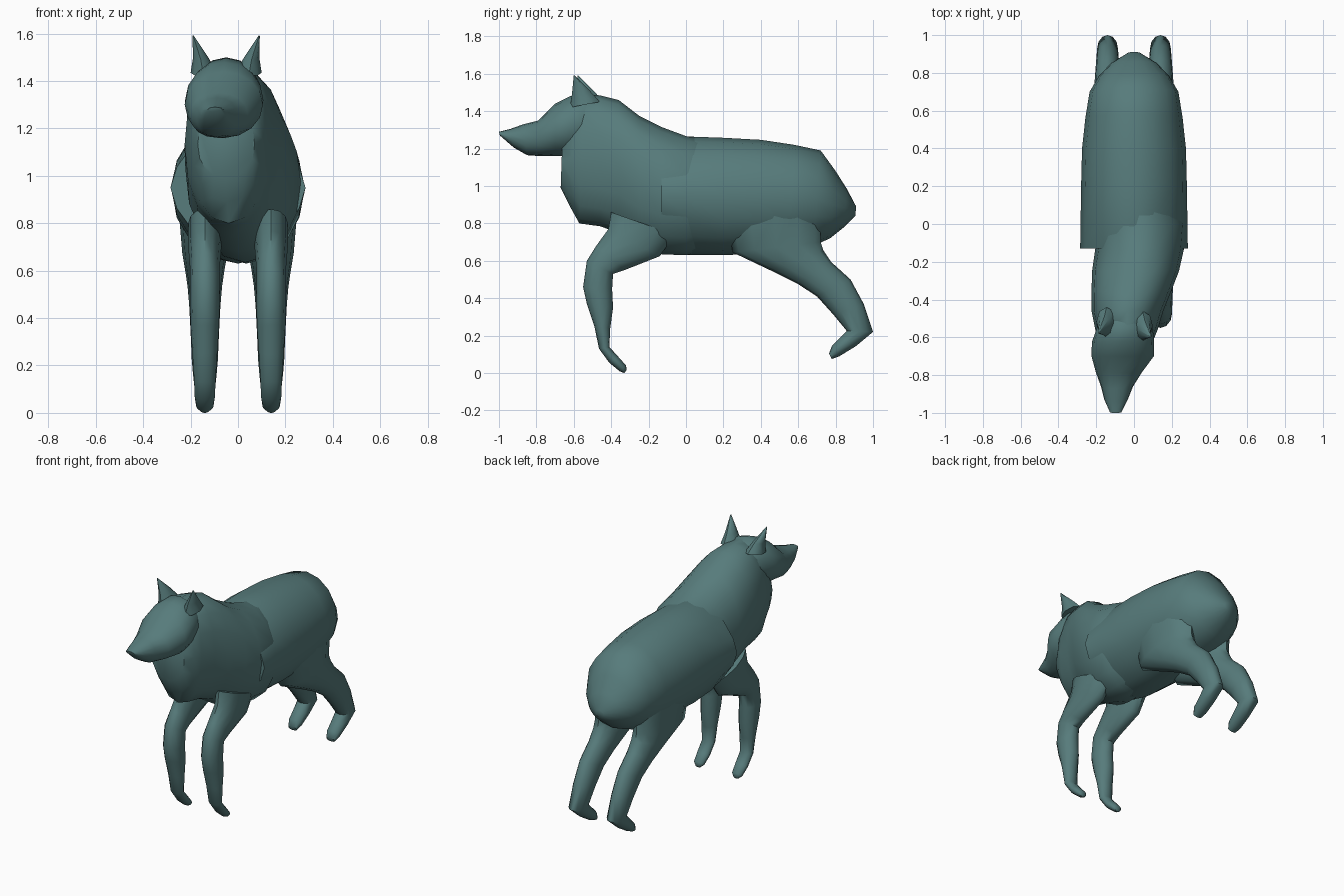
import bpy, bmesh, math
from mathutils import Vector

coat = bpy.data.materials.new("teal coat")
coat.diffuse_color = (0.095, 0.2, 0.2, 1)


def loft(name, rings, x=0.0, mirror=False, sides=16):
    """Skin oval rings: (y1, z1, y2, z2, half width, x offset, roundness)."""
    bm = bmesh.new()
    loops = []
    for ring in rings:
        y1, z1, y2, z2, hw = ring[:5]
        dx = ring[5] if len(ring) > 5 else 0.0
        n = ring[6] if len(ring) > 6 else 2.0
        a, b = Vector((x + dx, y1, z1)), Vector((x + dx, y2, z2))
        mid, half = (a + b) / 2, (a - b) / 2
        loop = []
        for i in range(sides):
            t = 2 * math.pi * i / sides
            c, s = math.cos(t), math.sin(t)
            c = math.copysign(abs(c) ** (2 / n), c)
            s = math.copysign(abs(s) ** (2 / n), s)
            loop.append(bm.verts.new(mid + half * s + Vector((hw * c, 0, 0))))
        loops.append(loop)
    for p, q in zip(loops, loops[1:]):
        for i in range(sides):
            j = (i + 1) % sides
            bm.faces.new((p[i], p[j], q[j], q[i]))
    bm.faces.new(loops[0])
    bm.faces.new(loops[-1])
    if mirror:
        dup = bmesh.ops.duplicate(bm, geom=bm.verts[:] + bm.edges[:] + bm.faces[:])["geom"]
        for v in dup:
            if isinstance(v, bmesh.types.BMVert):
                v.co.x = -v.co.x
    bmesh.ops.recalc_face_normals(bm, faces=bm.faces[:])
    me = bpy.data.meshes.new(name)
    bm.to_mesh(me)
    bm.free()
    me.materials.append(coat)
    ob = bpy.data.objects.new(name, me)
    bpy.context.collection.objects.link(ob)
    bpy.ops.object.select_all(action='DESELECT')
    bpy.context.view_layer.objects.active = ob
    ob.select_set(True)
    bpy.ops.object.shade_smooth_by_angle(angle=math.radians(50))
    return ob


# Barrel of the body, rump to shoulder
loft("body", [
    (0.91, 0.89, 0.905, 0.84, 0.03),
    (0.86, 0.985, 0.845, 0.78, 0.12),
    (0.80, 1.08, 0.77, 0.72, 0.185),
    (0.72, 1.19, 0.68, 0.68, 0.235),
    (0.58, 1.22, 0.55, 0.65, 0.257),
    (0.40, 1.247, 0.40, 0.64, 0.275),
    (0.20, 1.258, 0.20, 0.63, 0.28),
    (0.00, 1.265, 0.00, 0.63, 0.283, 0, 1.8),
    (-0.13, 1.24, -0.13, 0.66, 0.285, 0, 1.6),
])

# Chest and neck, turning toward the head
loft("chest_and_neck", [
    (0.08, 1.25, 0.08, 0.65, 0.22, 0.02),
    (0.00, 1.267, 0.00, 0.63, 0.24, 0.035),
    (-0.13, 1.315, -0.13, 0.635, 0.235, 0.03),
    (-0.25, 1.375, -0.25, 0.68, 0.23, 0.008, 2.2),
    (-0.36, 1.46, -0.36, 0.75, 0.21, -0.015, 2.2),
    (-0.46, 1.485, -0.46, 0.785, 0.19, -0.035, 2.2),
    (-0.55, 1.49, -0.57, 0.80, 0.165, -0.04, 2.2),
    (-0.60, 1.42, -0.62, 0.89, 0.15, -0.045, 2.2),
    (-0.66, 1.28, -0.67, 0.99, 0.12, -0.05, 2.2),
])

# Head tapering to the muzzle
loft("head", [
    (-0.46, 1.45, -0.50, 1.20, 0.12, -0.045),
    (-0.55, 1.50, -0.57, 1.17, 0.15, -0.05),
    (-0.62, 1.48, -0.63, 1.16, 0.165, -0.058),
    (-0.70, 1.44, -0.70, 1.16, 0.165, -0.06),
    (-0.79, 1.35, -0.78, 1.16, 0.122, -0.08, 2.2),
    (-0.87, 1.33, -0.85, 1.165, 0.085, -0.09, 2.3),
    (-0.94, 1.305, -0.92, 1.205, 0.062, -0.095, 2.2),
    (-1.00, 1.29, -0.995, 1.27, 0.03, -0.097),
])

# Pointed ears
for side, x, y in (("left", 0.045, -0.01), ("right", -0.145, 0.01)):
    out = 1 if x > 0 else -1
    loft(side + "_ear", [
        (y - 0.61, 1.42, y - 0.45, 1.45, 0.055),
        (y - 0.60, 1.49, y - 0.50, 1.505, 0.033, 0.012 * out),
        (y - 0.59, 1.592, y - 0.585, 1.59, 0.003, 0.044 * out),
    ], x=x, sides=8)

# Front legs, bent back at the paw
loft("front_legs", [
    (-0.40, 0.86, -0.06, 0.74, 0.07),
    (-0.415, 0.77, -0.14, 0.625, 0.07),
    (-0.48, 0.68, -0.33, 0.55, 0.063),
    (-0.53, 0.60, -0.39, 0.53, 0.062),
    (-0.55, 0.46, -0.395, 0.45, 0.062),
    (-0.53, 0.37, -0.39, 0.35, 0.06),
    (-0.49, 0.25, -0.405, 0.24, 0.052),
    (-0.465, 0.13, -0.41, 0.14, 0.045),
    (-0.41, 0.055, -0.36, 0.085, 0.043),
    (-0.355, 0.01, -0.32, 0.04, 0.036),
    (-0.33, 0.0, -0.318, 0.015, 0.016),
], x=0.14, mirror=True, sides=12)

# Hind legs, stretched backward
loft("hind_legs", [
    (0.22, 0.80, 0.72, 0.90, 0.11),
    (0.25, 0.645, 0.72, 0.70, 0.095),
    (0.45, 0.55, 0.735, 0.655, 0.083),
    (0.60, 0.475, 0.775, 0.595, 0.073),
    (0.70, 0.41, 0.88, 0.50, 0.066),
    (0.79, 0.31, 0.95, 0.37, 0.06),
    (0.86, 0.225, 1.00, 0.22, 0.055),
    (0.82, 0.185, 0.91, 0.145, 0.05),
    (0.78, 0.145, 0.82, 0.09, 0.045),
    (0.765, 0.105, 0.78, 0.075, 0.03),
], x=0.14, mirror=True, sides=12)
